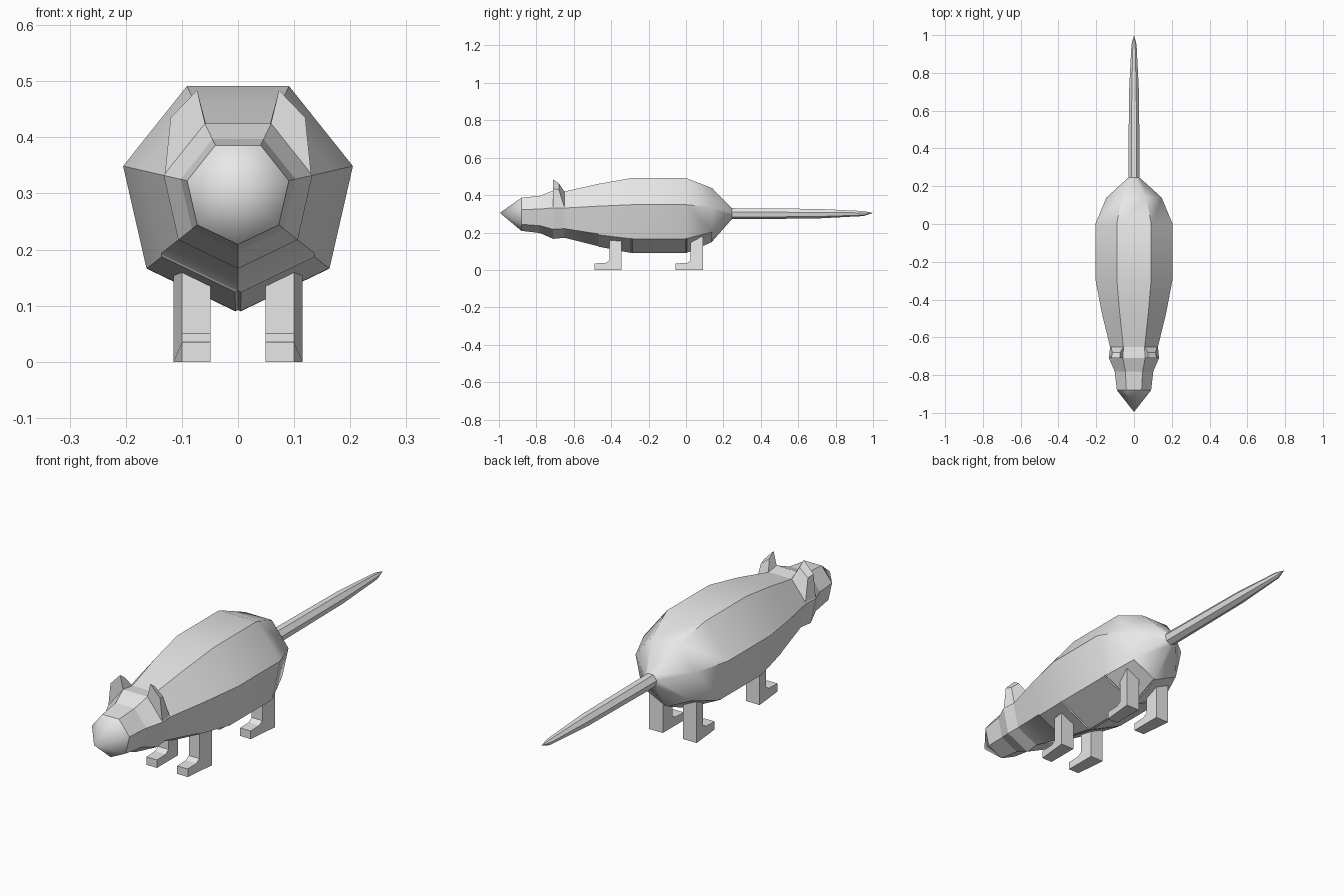
import bpy, bmesh, math
from mathutils import Vector

if "Cube" in bpy.data.objects:
    bpy.data.objects.remove(bpy.data.objects["Cube"])

grey = bpy.data.materials.new("plain_grey")
grey.diffuse_color = (0.8, 0.8, 0.8, 1)
grey.use_nodes = True
grey.node_tree.nodes["Principled BSDF"].inputs["Base Color"].default_value = grey.diffuse_color


def finish(bm, name):
    bmesh.ops.recalc_face_normals(bm, faces=bm.faces)
    mesh = bpy.data.meshes.new(name)
    bm.to_mesh(mesh)
    bm.free()
    mesh.materials.append(grey)
    obj = bpy.data.objects.new(name, mesh)
    bpy.context.collection.objects.link(obj)
    return obj


def prism(name, lower, upper):
    """Closed solid between two matching outlines."""
    bm = bmesh.new()
    a = [bm.verts.new(p) for p in lower]
    b = [bm.verts.new(p) for p in upper]
    n = len(a)
    bm.faces.new(a)
    bm.faces.new(b)
    for i in range(n):
        j = (i + 1) % n
        bm.faces.new((a[i], a[j], b[j], b[i]))
    return finish(bm, name)


# Body and tail: seven-sided rings (y, radius) from nose to tail tip
SIDES, MID = 7, 0.302
rings = [(-0.88, 0.093), (-0.78, 0.105), (-0.71, 0.136), (-0.65, 0.13),
         (-0.47, 0.175), (-0.29, 0.21), (0.0, 0.21), (0.14, 0.15),
         (0.245, 0.031), (0.70, 0.027), (0.95, 0.014)]


def ring_point(y, r, i):
    a = math.pi * (2 * i + 1) / SIDES
    return Vector((r * math.sin(a), y, MID + r * math.cos(a)))


bm = bmesh.new()
loops = [[bm.verts.new(ring_point(y, r, i)) for i in range(SIDES)] for y, r in rings]
belly = []
for k in range(len(loops) - 1):
    for i in range(SIDES):
        j = (i + 1) % SIDES
        f = bm.faces.new((loops[k][i], loops[k][j], loops[k + 1][j], loops[k + 1][i]))
        if k in (4, 5, 6) and i in (2, 3):
            belly.append(f)
for loop, y in ((loops[0], -0.995), (loops[-1], 1.0)):
    tip = bm.verts.new((0, y, MID + 0.003))
    for i in range(SIDES):
        bm.faces.new((loop[i], loop[(i + 1) % SIDES], tip))
bmesh.ops.recalc_face_normals(bm, faces=bm.faces)
# raised belly panels
bmesh.ops.inset_individual(bm, faces=belly, thickness=0.005, depth=0.004)
# smooth along the body, creased at the corners, head bands and tail root
crease_y = (-0.88, -0.78, -0.71, -0.65, 0.245)
bm.normal_update()
for f in bm.faces:
    f.smooth = True
for e in bm.edges:
    band = any(all(abs(v.co.y - y) < 1e-4 for v in e.verts) for y in crease_y)
    e.smooth = e.calc_face_angle(0) < math.radians(45) and not band
finish(bm, "body_and_tail")

for side, s in (("right", 1), ("left", -1)):
    # Ears rise from the upper side faces of the head
    base = [ring_point(-0.71, 0.134, 0), ring_point(-0.71, 0.134, 1),
            ring_point(-0.648, 0.127, 1), ring_point(-0.648, 0.127, 0)]
    top = [(0.073, -0.71, 0.484), (0.12, -0.71, 0.435),
           (0.114, -0.68, 0.428), (0.073, -0.68, 0.463)]
    prism(side + "_ear", [(s * x, y, z) for x, y, z in base],
          [(s * x, y, z) for x, y, z in top])

    # Legs: L-shaped side outline with a slanted outer face
    outline = [(0.0, 0), (0.0, 0.20), (-0.065, 0.20), (-0.065, 0.05),
               (-0.085, 0.037), (-0.145, 0.035), (-0.145, 0)]
    for end, back in (("front", -0.345), ("rear", 0.09)):
        inner = [(s * 0.049, back + y, z) for y, z in outline]
        outer = [(s * (0.115 if y == 0 else 0.1), back + y, z) for y, z in outline]
        prism(f"{end}_{side}_leg", inner, outer)
